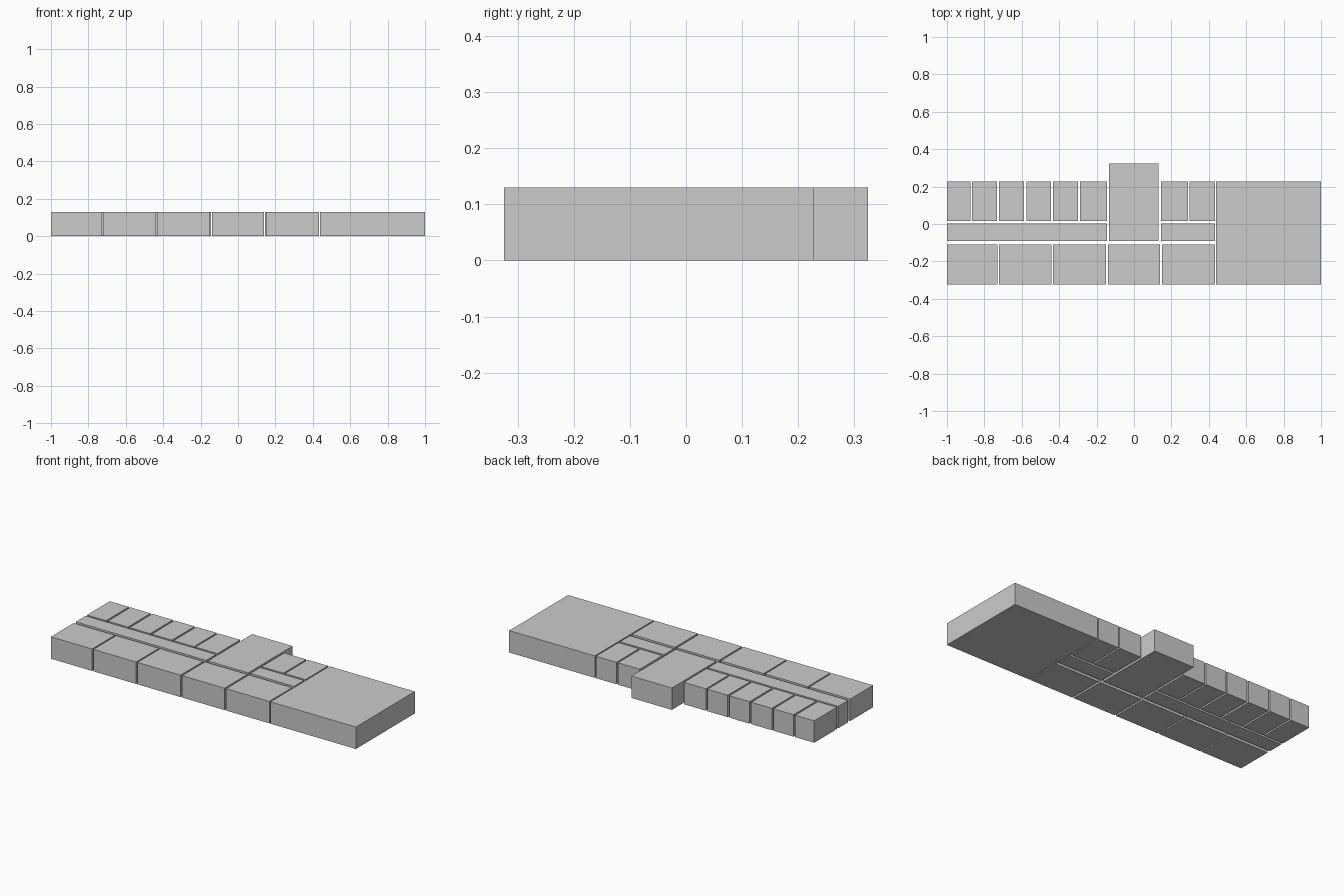
import bpy

if "Cube" in bpy.data.objects:
    bpy.data.objects.remove(bpy.data.objects["Cube"])

HEIGHT = 0.13
BACK, FRONT = 0.2275, -0.324


def block(name, x0, x1, y0, y1):
    bpy.ops.mesh.primitive_cube_add(
        size=1, location=((x0 + x1) / 2, (y0 + y1) / 2, HEIGHT / 2))
    ob = bpy.context.object
    ob.name = name
    ob.scale = (x1 - x0, y1 - y0, HEIGHT)
    bpy.ops.object.transform_apply(location=False, rotation=False, scale=True)


# Small rooms along the back
back_spans = [(-1, -0.875), (-0.865, -0.732), (-0.722, -0.587),
              (-0.576, -0.443), (-0.433, -0.299), (-0.29, -0.145),
              (0.144, 0.288), (0.297, 0.432)]
for i, (a, b) in enumerate(back_spans, 1):
    block(f"back_room_{i}", a, b, 0.015, BACK)

# Large rooms along the front
front_spans = [(-1, -0.73), (-0.722, -0.441), (-0.433, -0.15),
               (-0.14, 0.138), (0.149, 0.432)]
for i, (a, b) in enumerate(front_spans, 1):
    block(f"front_room_{i}", a, b, FRONT, -0.11)

# Corridors on either side of the entrance
block("corridor_left", -1, -0.145, -0.091, 0.002)
block("corridor_right", 0.144, 0.432, -0.091, 0.002)

# Projecting entrance and the big end hall
block("entrance_hall", -0.134, 0.131, -0.091, -FRONT)
block("end_hall", 0.439, 1, FRONT, BACK)
